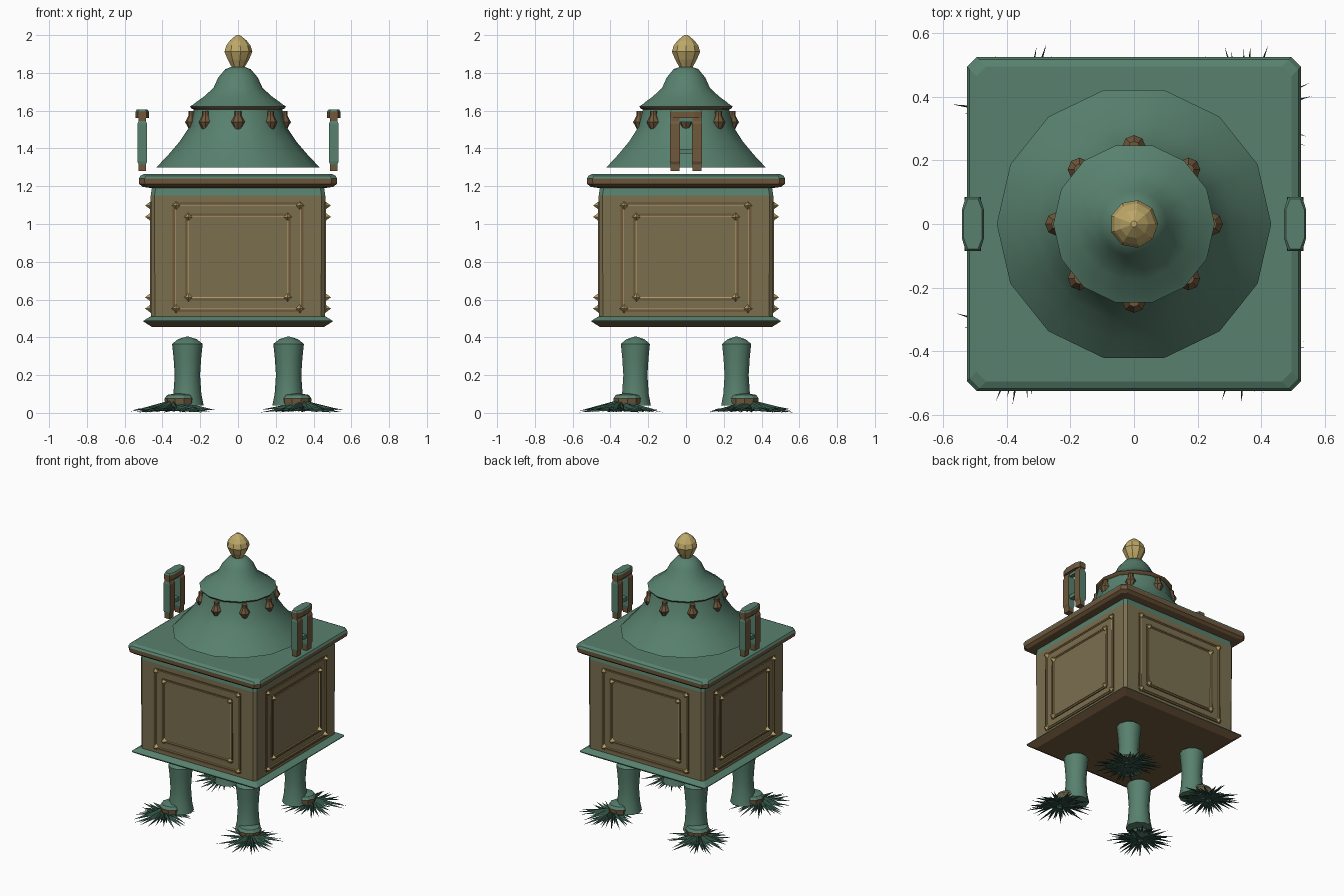
import bpy, bmesh, math, random
from mathutils import Matrix, Vector

random.seed(4)
if "Cube" in bpy.data.objects:
    bpy.data.objects.remove(bpy.data.objects["Cube"])


def material(name, r, g, b):
    """Flat material from 0-255 display values."""
    col = [((c / 255 + 0.055) / 1.055) ** 2.4 for c in (r, g, b)] + [1]
    m = bpy.data.materials.new(name)
    m.use_nodes = True
    m.diffuse_color = col
    m.node_tree.nodes["Principled BSDF"].inputs["Base Color"].default_value = col
    return m


GREEN = material("patina green", 88, 129, 110)
OLIVE = material("aged bronze", 122, 111, 79)
BROWN = material("dark bronze", 112, 88, 60)
GOLD = material("worn gold", 190, 168, 105)
DEEP = material("deep green", 50, 84, 70)


def finish(name, bm, mats, paint=None, smooth=None):
    """Turn a bmesh into a named object, painting faces by a rule."""
    bm.normal_update()
    if paint:
        for f in bm.faces:
            f.material_index = paint(f.calc_center_median(), f.normal)
    me = bpy.data.meshes.new(name)
    bm.to_mesh(me)
    bm.free()
    for m in mats:
        me.materials.append(m)
    ob = bpy.data.objects.new(name, me)
    bpy.context.collection.objects.link(ob)
    if smooth:
        bpy.ops.object.select_all(action='DESELECT')
        ob.select_set(True)
        bpy.context.view_layer.objects.active = ob
        bpy.ops.object.shade_smooth_by_angle(angle=math.radians(smooth))
    return ob


def loft(bm, rings):
    """Skin a stack of equal rings, bottom to top, with closed ends."""
    rows = [[bm.verts.new(p) for p in ring] for ring in rings]
    n = len(rows[0])
    for a, b in zip(rows, rows[1:]):
        for i in range(n):
            j = (i + 1) % n
            bm.faces.new((a[i], a[j], b[j], b[i]))
    bm.faces.new(rows[0][::-1])
    bm.faces.new(rows[-1])


def lathe(bm, profile, sides, centre=(0, 0)):
    loft(bm, [[(centre[0] + r * math.cos(math.tau * i / sides),
                centre[1] + r * math.sin(math.tau * i / sides), z)
               for i in range(sides)] for r, z in profile])


def square_stack(bm, profile, cut):
    """Square tower of (half width, z) rings with trimmed corners."""
    rings = []
    for h, z in profile:
        k = h - cut
        rings.append([(h, -k, z), (h, k, z), (k, h, z), (-k, h, z),
                      (-h, k, z), (-h, -k, z), (-k, -h, z), (k, -h, z)])
    loft(bm, rings)


def box(bm, centre, size):
    bmesh.ops.create_cube(bm, size=1, matrix=Matrix.Translation(centre) @ Matrix.Diagonal((*size, 1)))


def spike(bm, root, tip, radius, sides):
    root, tip = Vector(root), Vector(tip)
    d = tip - root
    mat = Matrix.Translation((root + tip) / 2) @ d.to_track_quat('Z', 'Y').to_matrix().to_4x4()
    bmesh.ops.create_cone(bm, cap_ends=True, segments=sides, radius1=radius,
                          radius2=0, depth=d.length, matrix=mat)


# Chest body with a green upper band
bm = bmesh.new()
square_stack(bm, [(0.46, 0.5), (0.462, 1.15), (0.455, 1.2)], 0.02)
finish("body", bm, [OLIVE, GREEN], lambda c, n: int(c.z > 1.15))

# Base plate, green on top and bronze below
bm = bmesh.new()
square_stack(bm, [(0.455, 0.455), (0.5, 0.483), (0.5, 0.488), (0.465, 0.51)], 0.008)
finish("base_plate", bm, [BROWN, GREEN], lambda c, n: int(n.z > -0.1))

# Lid slab with bronze rim
bm = bmesh.new()
square_stack(bm, [(0.46, 1.19), (0.505, 1.197), (0.523, 1.212), (0.525, 1.24),
                  (0.517, 1.255), (0.495, 1.266)], 0.03)
finish("lid", bm, [BROWN, GREEN], lambda c, n: int(n.z > 0.3))

# Double panel frames with pyramid studs on all four sides
for k, side in enumerate(("front", "left", "back", "right")):
    turn = Matrix.Rotation(k * math.pi / 2, 4, 'Z')
    frames, studs, edging = bmesh.new(), bmesh.new(), bmesh.new()
    for w, h in ((0.34, 0.285), (0.275, 0.225)):
        for s in (-1, 1):
            for b, off, t in ((frames, 0, 0.012), (edging, 0.011, 0.004)):
                x, z = w - off, h - off
                box(b, (s * x, -0.462, 0.825), (t, 0.01, 2 * z))
                box(b, (0, -0.462, 0.825 + s * z), (2 * x, 0.01, t))
            for v in (-1, 1):
                x, z = s * (w - 0.012), 0.825 + v * (h - 0.012)
                spike(studs, (x, -0.458, z), (x, -0.492, z), 0.025, 4)
    for b, part, mat in ((frames, "frame", BROWN), (edging, "frame_edging", GOLD), (studs, "studs", GOLD)):
        b.transform(turn)
        finish(side + "_" + part, b, [mat])

# Lower roof cone
bm = bmesh.new()
lathe(bm, [(0.432, 1.3), (0.37, 1.365), (0.31, 1.435), (0.257, 1.515), (0.23, 1.62)], 14)
finish("roof_cone", bm, [GREEN], smooth=40)

# Bell-shaped upper roof with lip
bm = bmesh.new()
lathe(bm, [(0.222, 1.6), (0.245, 1.61), (0.254, 1.622), (0.238, 1.632), (0.215, 1.65),
           (0.18, 1.675), (0.13, 1.72), (0.105, 1.775), (0.067, 1.82), (0.03, 1.833)], 14)
finish("roof_bell", bm, [GREEN, BROWN], lambda c, n: int(n.z < -0.3), smooth=40)

# Gold bud finial
bm = bmesh.new()
lathe(bm, [(0.032, 1.825), (0.058, 1.87), (0.076, 1.912), (0.066, 1.945), (0.045, 1.972), (0.01, 2)], 9)
finish("finial", bm, [GOLD])

# Diamond drops around the roof
bm = bmesh.new()
for i in range(8):
    a = i * math.pi / 4
    c = (0.243 * math.cos(a), 0.243 * math.sin(a))
    lathe(bm, [(0.004, 1.475), (0.037, 1.54), (0.018, 1.575), (0.018, 1.597)], 8, c)
finish("roof_drops", bm, [BROWN])

# Upright loop handles on both sides
for s, side in ((1, "left"), (-1, "right")):
    posts, cap, bar = bmesh.new(), bmesh.new(), bmesh.new()
    x = s * 0.507
    for y in (-0.058, 0.058):
        rings = []
        for hx, hy, z in ((0.019, 0.024, 1.28), (0.019, 0.024, 1.315), (0.026, 0.027, 1.33),
                          (0.026, 0.027, 1.53), (0.019, 0.024, 1.545), (0.019, 0.024, 1.575)):
            rings.append([(x + hx, y - hy, z), (x + hx, y + hy, z),
                          (x - hx, y + hy, z), (x - hx, y - hy, z)])
        loft(posts, rings)
    finish(side + "_handle_posts", posts, [BROWN, GREEN],
           lambda c, n: int(abs(n.y) > 0.7 and 1.32 < c.z < 1.54))
    rings = []
    for z, g in ((1.56, 0), (1.595, 0), (1.605, 0.006)):
        hx, nx, hy = 0.035 - g, 0.022 - g, 0.085 - g
        rings.append([(x + hx, -0.045, z), (x + hx, 0.045, z), (x + nx, hy, z),
                      (x - nx, hy, z), (x - hx, 0.045, z), (x - hx, -0.045, z),
                      (x - nx, -hy, z), (x + nx, -hy, z)])
    loft(cap, rings)
    finish(side + "_handle_cap", cap, [BROWN, GREEN], lambda c, n: int(n.z > 0.3))
    box(bar, (x, 0, 1.385), (0.03, 0.08, 0.026))
    box(bar, (x, 0, 1.55), (0.03, 0.08, 0.02))
    finish(side + "_handle_crossbars", bar, [GREEN])

# Legs, ankle knobs and splayed needle feet
for sx, sy, corner in ((1, -1, "front_left"), (-1, -1, "front_right"),
                       (1, 1, "back_left"), (-1, 1, "back_right")):
    bm = bmesh.new()
    lathe(bm, [(0.086, 0.04), (0.074, 0.1), (0.067, 0.2), (0.073, 0.29), (0.081, 0.365),
               (0.05, 0.39), (0.005, 0.404)], 10, (sx * 0.268, sy * 0.268))
    finish(corner + "_leg", bm, [GREEN], smooth=40)

    bm = bmesh.new()
    lathe(bm, [(0.06, 0.025), (0.077, 0.05), (0.079, 0.075), (0.066, 0.095), (0.02, 0.103)],
          10, (sx * 0.31, sy * 0.31))
    finish(corner + "_ankle", bm, [GREEN, BROWN], lambda c, n: int(0.05 < c.z < 0.08))

    bm = bmesh.new()
    cx, cy, count = sx * 0.345, sy * 0.345, 44
    for i in range(count):
        a = math.tau * (i + random.uniform(-0.4, 0.4)) / count
        reach = random.uniform(0.13, 0.235)
        d = Vector((math.cos(a), math.sin(a), 0))
        hub = Vector((cx, cy, 0))
        spike(bm, hub + d * 0.02 + Vector((0, 0, random.uniform(0.017, 0.05))),
              hub + d * reach + Vector((0, 0, random.uniform(0.002, 0.02))), 0.016, 3)
    finish(corner + "_foot", bm, [DEEP])
